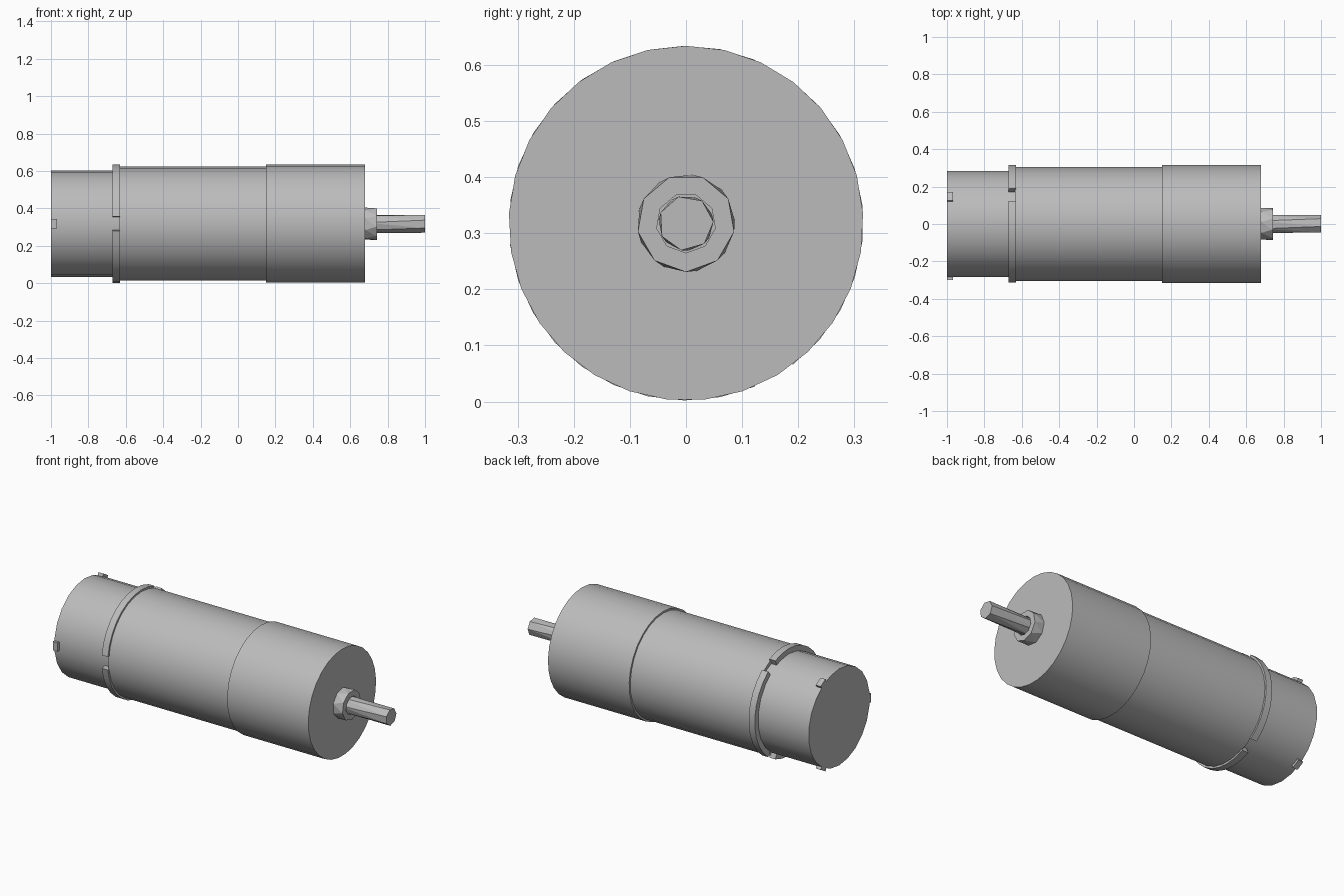
import bpy, bmesh
from math import sin, cos, radians, pi

AXIS_Z = 0.318

cube = bpy.data.objects.get("Cube")
if cube:
    bpy.data.objects.remove(cube)

steel = bpy.data.materials.new("grey steel")
steel.use_nodes = True
GREY = (0.5, 0.5, 0.5, 1)
steel.diffuse_color = GREY
steel.node_tree.nodes["Principled BSDF"].inputs["Base Color"].default_value = GREY


def finish(name, bm, smooth):
    """Turn a bmesh into a named object with the steel material."""
    bmesh.ops.recalc_face_normals(bm, faces=bm.faces)
    mesh = bpy.data.meshes.new(name)
    bm.to_mesh(mesh)
    bm.free()
    mesh.materials.append(steel)
    obj = bpy.data.objects.new(name, mesh)
    bpy.context.collection.objects.link(obj)
    if smooth:
        bpy.ops.object.select_all(action='DESELECT')
        bpy.context.view_layer.objects.active = obj
        obj.select_set(True)
        bpy.ops.object.shade_smooth_by_angle(angle=radians(30))
    return obj


def point(x, r, a):
    return (x, r * cos(a), AXIS_Z + r * sin(a))


def turned(name, profile, sides, start=90, twist=0, smooth=True):
    """Revolve (x, radius) points about the long axis; twist turns the first loop."""
    bm = bmesh.new()
    loops = []
    for i, (x, r) in enumerate(profile):
        first = radians(start + (twist if i == 0 else 0))
        loops.append([bm.verts.new(point(x, r, first + 2 * pi * k / sides))
                      for k in range(sides)])
    for a, b in zip(loops, loops[1:]):
        for k in range(sides):
            j = (k + 1) % sides
            if twist and a is loops[0]:
                bm.faces.new((a[k], a[j], b[j]))
                bm.faces.new((a[k], b[j], b[k]))
            else:
                bm.faces.new((a[k], a[j], b[j], b[k]))
    bm.faces.new(loops[0])
    bm.faces.new(loops[-1])
    return finish(name, bm, smooth)


def arc_block(name, x0, x1, r0, r1, a0, a1, steps):
    """Curved block between two radii and two angles in degrees."""
    bm = bmesh.new()
    rows = []
    for k in range(steps + 1):
        a = radians(a0 + (a1 - a0) * k / steps)
        rows.append([bm.verts.new(point(x, r, a))
                     for x, r in ((x0, r0), (x0, r1), (x1, r1), (x1, r0))])
    for p, q in zip(rows, rows[1:]):
        for i in range(4):
            j = (i + 1) % 4
            bm.faces.new((p[i], p[j], q[j], q[i]))
    bm.faces.new(rows[0])
    bm.faces.new(rows[-1])
    return finish(name, bm, True)


# Stepped cylindrical housing
turned("rear_cap", [(-1, 0.285), (-0.635, 0.285)], 22)
turned("main_body", [(-0.635, 0.305), (0.15, 0.305)], 29)
turned("gearbox_housing", [(0.15, 0.316), (0.68, 0.316)], 29)

# Collar arcs and bayonet lugs, spaced evenly around the axis
for n, angle in enumerate((60, 180, 300), 1):
    arc_block(f"collar_arc_{n}", -0.67, -0.63, 0.28, 0.316,
              angle + 7, angle + 113, 9)
    arc_block(f"rear_lug_{n}", -1, -0.968, 0.27, 0.3, angle - 5, angle + 5, 1)

# Output boss with a recess around the shaft
turned("shaft_boss", [(0.68, 0.087), (0.742, 0.087), (0.742, 0.053), (0.685, 0.053)],
       9, start=-90, twist=13, smooth=False)
turned("output_shaft", [(0.68, 0.049), (1, 0.049)], 7, start=-100, twist=16, smooth=False)
